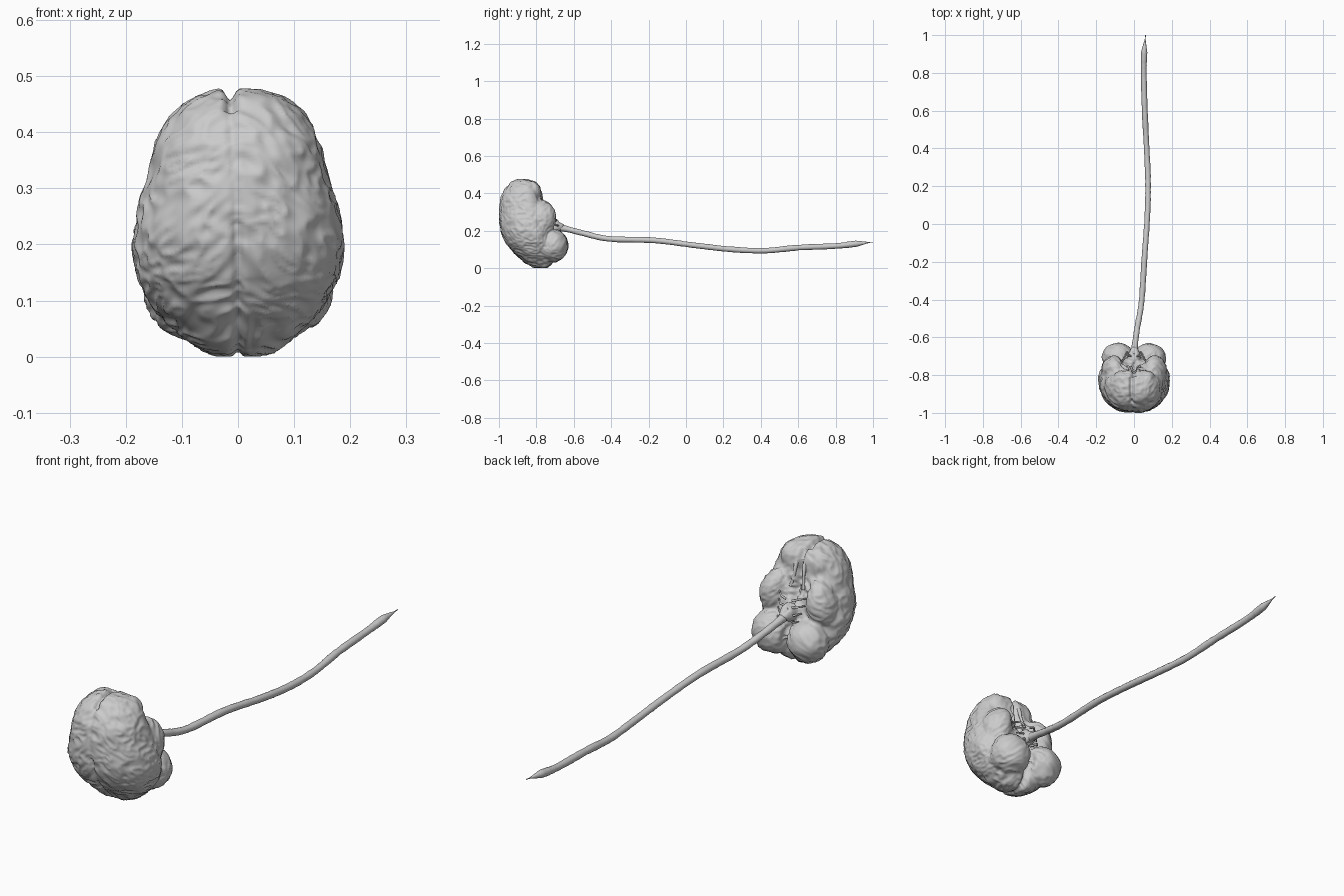
import bpy, bmesh, math, random
from mathutils import Vector, noise

if "Cube" in bpy.data.objects:
    bpy.data.objects.remove(bpy.data.objects["Cube"])

random.seed(4)


def new_object(name, bm):
    bmesh.ops.recalc_face_normals(bm, faces=bm.faces)
    me = bpy.data.meshes.new(name)
    bm.to_mesh(me)
    bm.free()
    ob = bpy.data.objects.new(name, me)
    bpy.context.collection.objects.link(ob)
    return ob


def select_only(ob):
    bpy.ops.object.select_all(action='DESELECT')
    ob.select_set(True)
    bpy.context.view_layer.objects.active = ob


def blob(bm, loc, size, tilt=0.0):
    verts = bmesh.ops.create_icosphere(bm, subdivisions=4, radius=1)['verts']
    c, s = math.cos(tilt), math.sin(tilt)
    for v in verts:
        x, y, z = (v.co[i] * size[i] for i in range(3))
        v.co = Vector((x * c + z * s, y, -x * s + z * c)) + Vector(loc)


def spow(v, e):
    return math.copysign(abs(v) ** e, v)


def tube(name, pts, bevel=1.0, res=4):
    # pts: x, y, z, radius
    cu = bpy.data.curves.new(name, 'CURVE')
    cu.dimensions = '3D'
    cu.bevel_depth = bevel
    cu.bevel_resolution = res
    cu.use_fill_caps = True
    sp = cu.splines.new('POLY')
    sp.points.add(len(pts) - 1)
    for p, (x, y, z, r) in zip(sp.points, pts):
        p.co = (x, y, z, 1)
        p.radius = r
    ob = bpy.data.objects.new(name, cu)
    bpy.context.collection.objects.link(ob)
    select_only(ob)
    bpy.ops.object.convert(target='MESH')
    ob = bpy.context.object
    bpy.ops.object.shade_smooth()
    return ob


# Cerebrum loft: height, half width, front y, back y
slices = [(0.0, .03, -.80, -.745), (.008, .06, -.825, -.73), (.03, .095, -.865, -.71),
          (.08, .147, -.92, -.70), (.14, .18, -.968, -.70), (.20, .19, -.992, -.71),
          (.26, .18, -1.0, -.725), (.32, .16, -1.0, -.745), (.38, .147, -.99, -.77),
          (.43, .12, -.965, -.775), (.46, .085, -.935, -.80), (.475, .04, -.895, -.845)]
N = 48
bm = bmesh.new()
rings = []
for z, w, yf, yb in slices:
    ym = yf + .6 * (yb - yf)
    ring = []
    for i in range(N):
        a = 2 * math.pi * i / N
        s = spow(math.sin(a), .88)
        depth = (yb - ym) if s > 0 else (ym - yf)
        ring.append(bm.verts.new((w * spow(math.cos(a), .88), ym + depth * s, z)))
    rings.append(ring)
for r0, r1 in zip(rings, rings[1:]):
    for i in range(N):
        j = (i + 1) % N
        bm.faces.new((r0[i], r0[j], r1[j], r1[i]))
bm.faces.new(rings[0])
bm.faces.new(rings[-1])

# Temporal lobes, cerebellum halves and frontal underside
for s in (-1, 1):
    blob(bm, (s * .108, -.772, .268), (.062, .075, .098), -s * .22)
    blob(bm, (s * .082, -.712, .120), (.086, .082, .088), s * .25)
    blob(bm, (s * .060, -.83, .40), (.058, .055, .066))
# Brain stem
blob(bm, (0, -.725, .225), (.034, .075, .040))
brain = new_object("brain", bm)

# Fuse the lobes into one surface
select_only(brain)
m = brain.modifiers.new("fuse", 'REMESH')
m.mode = 'VOXEL'
m.voxel_size = .006
m = brain.modifiers.new("soften", 'SMOOTH')
m.factor = .5
m.iterations = 5
for m in list(brain.modifiers):
    bpy.ops.object.modifier_apply(modifier=m.name)

# Folds, midline fissure and hollow base
me = brain.data
normals = [v.normal.copy() for v in me.vertices]
for v, n in zip(me.vertices, normals):
    p = v.co.copy()
    warp = noise.noise_vector(p * 9) * .35
    q = Vector((p.x * 22, p.y * 30, p.z * 38 + abs(p.x) * 22)) + warp * 3
    fold = .5 - abs(noise.noise(q)) * 2
    under = n.y > .35
    amp = .0035 if under else .005
    d = fold * amp + noise.noise(p * 16) * .004
    x0 = -.014 * max(0, (p.z - .2) / .27)
    g = math.exp(-((p.x - x0) / .009) ** 2)
    if under:
        g = math.exp(-(p.x / .012) ** 2)
        stem = math.exp(-((p.z - .22) / .05) ** 2)
        d -= .022 * g * (1 - stem)
        # ragged hollow between the lobes
        c = math.exp(-(p.x / .06) ** 2 - ((p.z - .315) / .05) ** 2)
        d -= c * (.016 + .02 * noise.noise(p * 55))
    else:
        depth = .022 if p.z > .44 else (.006 if p.z > .24 else .012)
        d -= depth * g
    v.co = p + n * d
    v.co.z = max(v.co.z, 0)
    v.co.y = max(v.co.y, -1)
bpy.ops.object.shade_smooth()

# Nerve stubs around the stem
for k in range(4):
    for s in (-1, 1):
        z = .19 + k * .03
        tube("nerve", [(s * .015, -.70, z, .005), (s * .035, -.675 - k * .008, z + .008, .0045),
                       (s * (.05 + .006 * k), -.695 - k * .012, z + .012, .003)], res=1)
# Olfactory strips under the frontal lobes
for s in (-1, 1):
    tube("olfactory_strip", [(s * .03, -.755, .31, .007), (s * .022, -.768, .36, .006),
                             (s * .02, -.778, .405, .009), (s * .02, -.79, .425, .004)], res=2)

# Spinal cord: path points, then a smooth resampling with slight lumps
path = [(0, -.72, .225), (.005, -.64, .21), (.018, -.545, .186), (.04, -.41, .157),
        (.056, -.17, .149), (.071, .05, .122), (.074, .24, .101), (.066, .42, .094),
        (.057, .60, .110), (.052, .80, .119), (.054, .91, .131), (.061, 1.0, .140)]
P = [Vector(p) for p in path]
P = [2 * P[0] - P[1]] + P + [2 * P[-1] - P[-2]]
cord = []
for i in range(1, len(P) - 2):
    a, b, c, d = P[i - 1:i + 3]
    for k in range(10):
        t = k / 10
        q = .5 * (2 * b + (c - a) * t + (2 * a - 5 * b + 4 * c - d) * t * t
                  + (3 * b - a - 3 * c + d) * t ** 3)
        r = .0148 + random.uniform(-.0009, .0009)
        if q.y < -.6:
            r += .05 * (-.6 - q.y)
        if q.y > .86:
            r = .0165 if q.y < .91 else .0165 - .0145 * min(1, (q.y - .91) / .07)
        cord.append((q.x, q.y, q.z, r))
cord.append((*path[-1], .0015))
tube("spinal_cord", cord)
